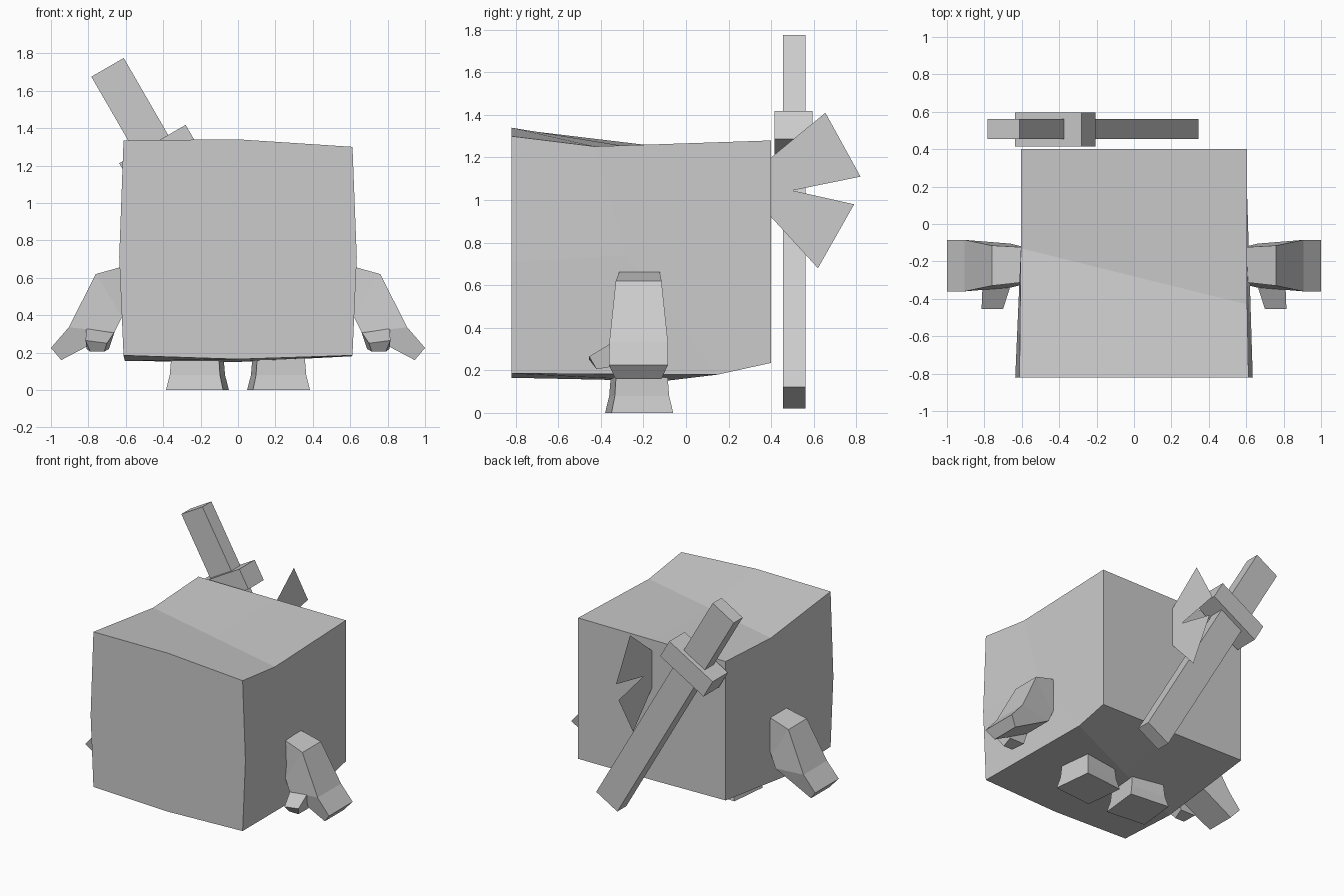
import bpy, bmesh
from math import radians
from mathutils import Matrix

cube = bpy.data.objects.get("Cube")
if cube:
    bpy.data.objects.remove(cube, do_unlink=True)

grey = bpy.data.materials.new("plain_grey")
grey.use_nodes = True
colour = (0.6, 0.6, 0.6, 1)
grey.diffuse_color = colour
grey.node_tree.nodes["Principled BSDF"].inputs["Base Color"].default_value = colour


def finish(name, bm):
    if any(len(e.link_faces) > 1 for e in bm.edges):
        bmesh.ops.recalc_face_normals(bm, faces=bm.faces)
    mesh = bpy.data.meshes.new(name)
    bm.to_mesh(mesh)
    bm.free()
    mesh.materials.append(grey)
    obj = bpy.data.objects.new(name, mesh)
    bpy.context.collection.objects.link(obj)
    return obj


def loft(name, sections, side=1):
    """Skin four-point sections into a capped block; side=-1 mirrors it in x."""
    bm = bmesh.new()
    rings = [[bm.verts.new((side * x, y, z)) for x, y, z in s] for s in sections]
    for a, b in zip(rings, rings[1:]):
        for i in range(4):
            j = (i + 1) % 4
            bm.faces.new((a[i], a[j], b[j], b[i]))
    bm.faces.new(rings[0])
    bm.faces.new(rings[-1])
    return finish(name, bm)


def block(name, size, centre, tilt):
    bm = bmesh.new()
    bmesh.ops.create_cube(bm, size=1)
    bm.transform(Matrix.Translation(centre) @ Matrix.Rotation(tilt, 4, 'Y')
                 @ Matrix.Diagonal((*size, 1)))
    return finish(name, bm)


# Body: one cut per axis, with dished top, keeled underside and swollen front
bm = bmesh.new()
bmesh.ops.create_cube(bm, size=2)
bmesh.ops.subdivide_edges(bm, edges=bm.edges[:], cuts=1, use_grid_fill=True)
top_front = {-1: 1.335, 0: 1.34, 1: 1.30}
low_front = {-1: 0.185, 0: 0.165, 1: 0.185}
low_mid = {-1: 0.155, 0: 0.15, 1: 0.18}
low_back = {-1: 0.25, 0: 0.24, 1: 0.235}
for v in bm.verts:
    i, j, k = (round(c) for c in v.co)
    half = 0.605
    if j < 0:
        half = 0.635 if k == 0 else 0.612
    y = {-1: -0.82, 0: -0.28, 1: 0.40}[j]
    if j == 0:
        y += {-1: 0.23, 0: 0, 1: -0.15}[k] * (1 if k < 0 else i)
        if k < 0:
            y = -0.1 + 0.25 * i
    if k > 0:
        z = (top_front[i], 1.252, 1.28)[j + 1]
    elif k < 0:
        z = (low_front[i], low_mid[i], low_back[i])[j + 1]
    else:
        z = 0.74 + 0.03 * j
    v.co = (i * half, y, z)
finish("body", bm)

for side, label in ((1, "left"), (-1, "right")):
    # Arm: outer and inner edge of each section from shoulder to fingertips
    arm = []
    for outer, inner, front, back, pinch in (
            ((0.58, 0.67), (0.58, 0.45), -0.31, -0.125, 0),
            ((0.76, 0.62), (0.62, 0.39), -0.33, -0.115, 0),
            ((0.905, 0.335), (0.66, 0.31), -0.36, -0.085, 0.02),
            ((1.0, 0.225), (0.945, 0.16), -0.362, -0.085, 0.03)):
        arm.append([(outer[0], front, outer[1]), (outer[0], back, outer[1]),
                    (inner[0], back - pinch, inner[1]), (inner[0], front + pinch, inner[1])])
    loft(label + "_arm", arm, side)

    # Thumb: short tapered stub pointing forward
    loft(label + "_thumb", [
        [(0.81, -0.33, 0.34), (0.66, -0.33, 0.31), (0.69, -0.33, 0.22), (0.81, -0.33, 0.22)],
        [(0.815, -0.455, 0.265), (0.70, -0.455, 0.25), (0.715, -0.42, 0.205), (0.79, -0.42, 0.205)],
    ], side)

    # Foot: flared block turned slightly outward
    foot = []
    for scale, z in ((1, 0), (0.88, 0.08), (0.83, 0.18)):
        foot.append([(0.217 + scale * x, -0.22 + scale * y, z) for x, y in
                     ((-0.137, -0.16), (0.168, -0.13), (0.137, 0.16), (-0.168, 0.13))])
    loft(label + "_foot", foot, side)

# Tail: thin two-pronged sheet
bm = bmesh.new()
bm.faces.new([bm.verts.new((0, y, z)) for y, z in (
    (0.40, 0.92), (0.62, 0.68), (0.79, 0.98), (0.50, 1.045),
    (0.82, 1.11), (0.655, 1.41), (0.40, 1.20))])
finish("tail", bm)

# Sword carried across the back
tilt = radians(-30)
block("sword_blade", (0.2, 0.105, 1.91), (-0.22, 0.508, 0.898), tilt)
block("sword_guard", (0.41, 0.18, 0.15), (-0.42, 0.505, 1.25), tilt)
